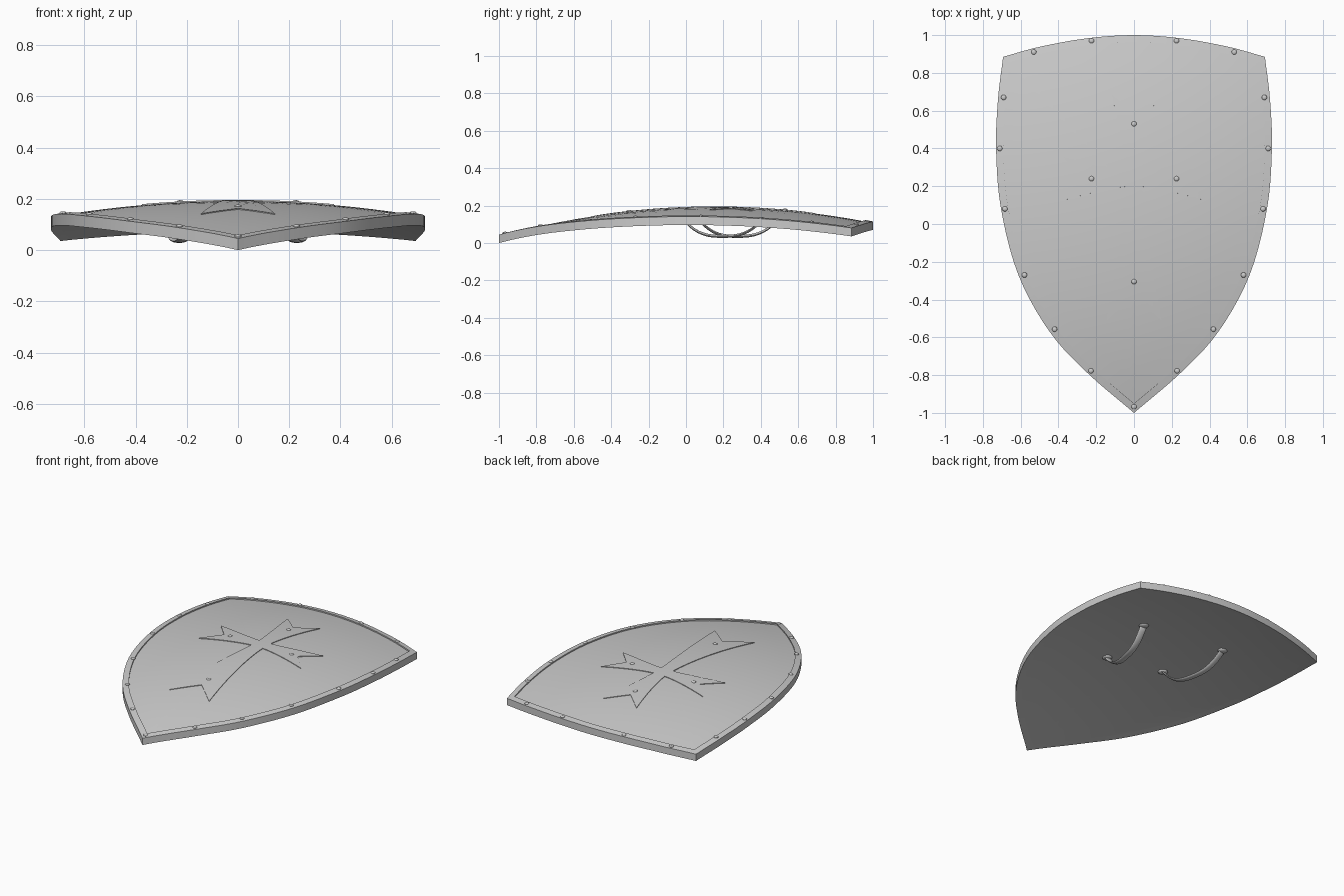
import bpy, bmesh, math
from mathutils import Vector

if "Cube" in bpy.data.objects:
    bpy.data.objects.remove(bpy.data.objects["Cube"])

THICK, STEP = 0.045, 0.008


def surf(x, y):
    """Domed height of the rim's top face."""
    return 0.2 - 0.117 * (x * x + (y - 0.15) ** 2)


def make(name, verts, faces, angle=30):
    me = bpy.data.meshes.new(name)
    me.from_pydata([tuple(v) for v in verts], [], faces)
    bm = bmesh.new()
    bm.from_mesh(me)
    bmesh.ops.remove_doubles(bm, verts=bm.verts, dist=1e-5)
    bmesh.ops.recalc_face_normals(bm, faces=bm.faces)
    bm.to_mesh(me)
    bm.free()
    ob = bpy.data.objects.new(name, me)
    bpy.context.collection.objects.link(ob)
    bpy.ops.object.select_all(action='DESELECT')
    ob.select_set(True)
    bpy.context.view_layer.objects.active = ob
    bpy.ops.object.shade_smooth_by_angle(angle=math.radians(angle))
    return ob


def smooth(pts, n):
    """Catmull-Rom through the points."""
    p = [Vector(q) for q in pts]
    p = [2 * p[0] - p[1]] + p + [2 * p[-1] - p[-2]]
    out = []
    for i in range(1, len(p) - 2):
        a, b, c, d = p[i - 1:i + 3]
        for k in range(n):
            t = k / n
            out.append(0.5 * (2 * b + (c - a) * t + (2 * a - 5 * b + 4 * c - d) * t * t
                              + (3 * b - a - 3 * c + d) * t ** 3))
    return out + [p[-2]]


# Heater outline, clockwise from the top centre
top = smooth([(-0.25, 0.983), (0, 1.0), (0.25, 0.983), (0.5, 0.938), (0.693, 0.885)], 4)[4:]
side = smooth([(0.693, 0.885), (0.72, 0.66), (0.73, 0.395), (0.704, 0.08), (0.612, -0.27),
               (0.447, -0.57), (0.245, -0.79), (0, -1.0)], 5)
half = top + side[1:]
outer = half + [Vector((-p.x, p.y)) for p in reversed(half[1:-1])]
N = len(outer)


def inset(loop, d):
    res = []
    for i, p in enumerate(loop):
        a = (p - loop[i - 1]).normalized()
        b = (loop[(i + 1) % N] - p).normalized()
        na, nb = Vector((a.y, -a.x)), Vector((b.y, -b.x))
        res.append(p + (na + nb) * d / (1 + na.dot(nb)))
    return res


inner = inset(outer, 0.038)

# Rim: raised band around the edge
verts, faces = [], []
for o, i in zip(outer, inner):
    for p, h in ((o, 0), (i, 0), (i, -THICK), (o, -THICK)):
        verts.append((p.x, p.y, surf(p.x, p.y) + h))
for i in range(N):
    j = (i + 1) % N
    faces += [[4 * i + k, 4 * j + k, 4 * j + (k + 1) % 4, 4 * i + (k + 1) % 4] for k in range(4)]
make("rim", verts, faces)

# Panel: domed plate inside the rim
verts, faces, R = [], [], 9
c = Vector((0, 0.15))
for s, h in ((0, -STEP), (1, -THICK)):
    base = len(verts)
    verts.append((c.x, c.y, surf(c.x, c.y) + h))
    for r in range(1, R + 1):
        for p in inner:
            q = c.lerp(p, r / R)
            verts.append((q.x, q.y, surf(q.x, q.y) + h))
    for i in range(N):
        j = (i + 1) % N
        faces.append([base, base + 1 + i, base + 1 + j])
        for r in range(R - 1):
            a, b = base + 1 + r * N, base + 1 + (r + 1) * N
            faces.append([a + i, b + i, b + j, a + j])
half_n = len(verts) // 2
for i in range(N):
    a, b = half_n - N + i, half_n - N + (i + 1) % N
    faces.append([a, b, b + half_n, a + half_n])
make("panel", verts, faces)

# Cross emblem: four flared, notched arms following the dome
verts, faces = [], []
W, CY, NT, NS = 0.042, 0.24, 10, 4


def cross_point(x, y):
    y += CY
    verts.append((x, y, surf(x, y) - STEP + 0.004))


def grid_faces(base, rows):
    for k in range(rows):
        for m in range(NS):
            a = base + k * (NS + 1) + m
            faces.append([a, a + 1, a + NS + 2, a + NS + 1])


for ang, tip, notch, flare in ((0, 0.375, 0.27, 0.115), (90, 0.45, 0.34, 0.12),
                               (180, 0.375, 0.27, 0.115), (270, 0.75, 0.62, 0.145)):
    ca, sa = round(math.cos(math.radians(ang))), round(math.sin(math.radians(ang)))
    base = len(verts)
    for k in range(NT + 1):
        t = k / NT
        for m in range(NS + 1):
            s = 2 * m / NS - 1
            u = W + t * (notch + (tip - notch) * abs(s) - W)
            v = s * (W + (flare - W) * t ** 1.3)
            cross_point(u * ca - v * sa, u * sa + v * ca)
    grid_faces(base, NT)
base = len(verts)
for k in range(NS + 1):
    for m in range(NS + 1):
        cross_point((2 * m / NS - 1) * W, (2 * k / NS - 1) * W)
grid_faces(base, NS)
cross = make("cross_emblem", verts, faces)
mod = cross.modifiers.new("thickness", 'SOLIDIFY')
mod.thickness, mod.offset = 0.01, -1
bpy.ops.object.modifier_apply(modifier=mod.name)
bpy.ops.object.shade_smooth_by_angle(angle=math.radians(30))


# Rivets
def rivet(name, x, y, z, r, flat=0.7):
    bm = bmesh.new()
    bmesh.ops.create_uvsphere(bm, u_segments=12, v_segments=8, radius=r)
    vs = [Vector((v.co.x + x, v.co.y + y, v.co.z * flat + z)) for v in bm.verts]
    fs = [[v.index for v in f.verts] for f in bm.faces]
    bm.free()
    make(name, vs, fs, 60)


for x, y in ((0.225, 0.97), (0.53, 0.91), (0.69, 0.67), (0.71, 0.4), (0.683, 0.08),
             (0.58, -0.27), (0.42, -0.557), (0.228, -0.777)):
    for s in (-1, 1):
        rivet("rim_rivet", s * x, y, surf(x, y), 0.014, 0.5)
rivet("rim_rivet", 0, -0.967, surf(0, -0.967), 0.014, 0.5)
for x, y in ((0, 0.53), (0.225, 0.24), (-0.225, 0.24), (0, -0.305)):
    rivet("cross_rivet", x, y, surf(x, y) - 0.005, 0.014, 0.5)


# Grip straps on the back: bowed flat bands
def strap(name, a, b, low):
    a, b = Vector(a), Vector(b)
    d = (b - a).normalized()
    n = Vector((-d.y, d.x))
    vs, fs, K, M = [], [], 20, 12
    for k in range(K + 1):
        t = k / K
        p = a.lerp(b, t)
        roof = surf(p.x, p.y) - THICK
        z = roof + (low - roof) * (1 - abs(2 * t - 1) ** 2.8)
        for m in range(M):
            g = 2 * math.pi * m / M
            q = p + n * 0.022 * math.cos(g)
            vs.append((q.x, q.y, z + 0.008 * math.sin(g)))
    for k in range(K):
        for m in range(M):
            e = (m + 1) % M
            fs.append([k * M + m, k * M + e, (k + 1) * M + e, (k + 1) * M + m])
    fs += [list(range(M)), list(range(K * M, K * M + M))]
    make(name, vs, fs, 50)
    for p in (a, b):
        rivet("strap_mount", p.x, p.y, surf(p.x, p.y) - THICK, 0.03, 0.45)


strap("grip_strap_right", (0.185, -0.03), (0.275, 0.42), 0.036)
strap("grip_strap_left", (-0.185, 0.05), (-0.275, 0.50), 0.036)
